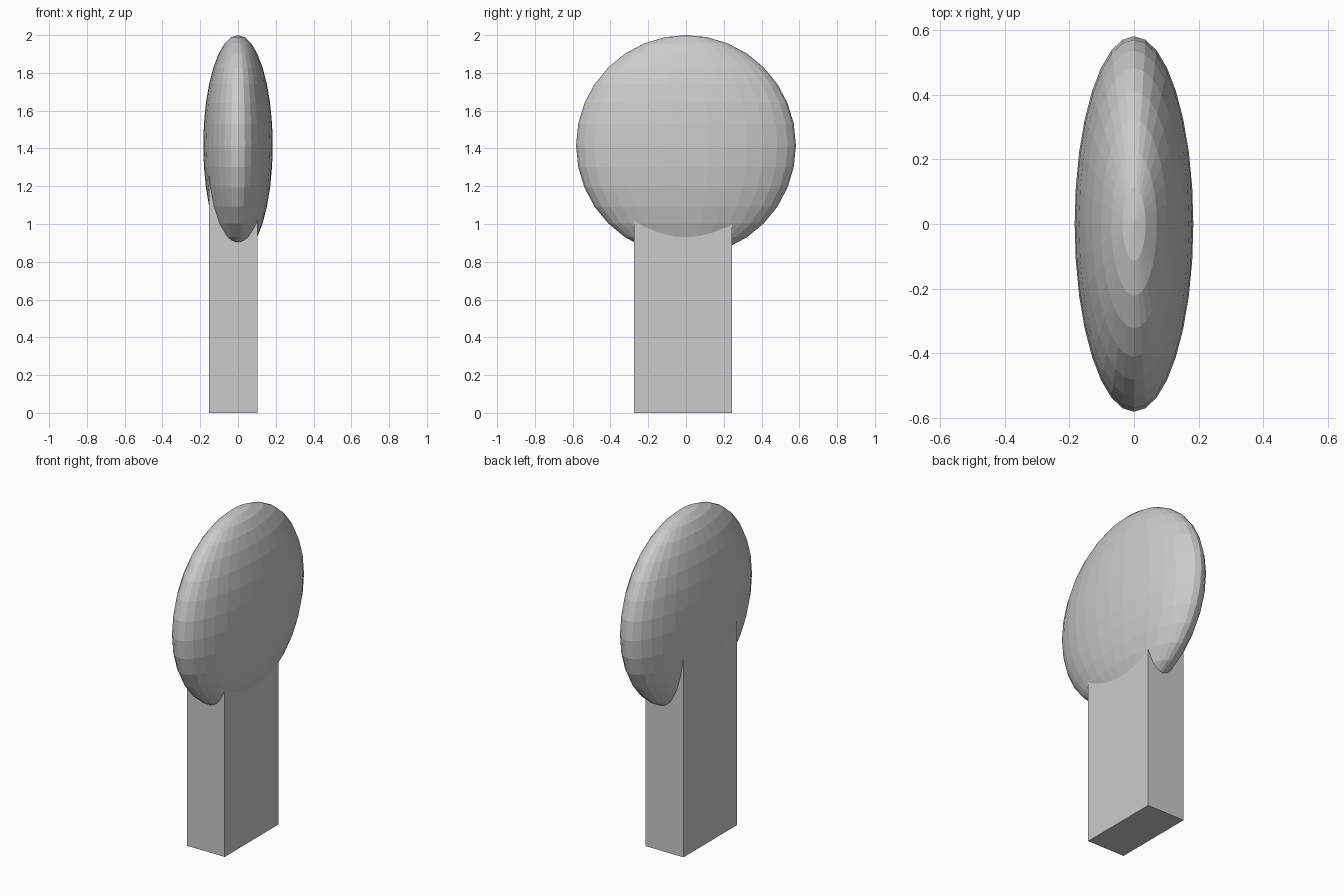
import bpy

if "Cube" in bpy.data.objects:
    bpy.data.objects.remove(bpy.data.objects["Cube"])

# Flattened faceted head: a disc-like ellipsoid with its poles on z
HEAD_RADII = (0.184, 0.582, 0.584)
bpy.ops.mesh.primitive_uv_sphere_add(
    segments=32, ring_count=16, radius=1, location=(0, 0, 2 - HEAD_RADII[2]))
head = bpy.context.object
head.name = "flattened_head"
head.scale = HEAD_RADII

# Rectangular post, slightly off centre, its top buried in the head
x0, x1 = -0.154, 0.102
y0, y1 = -0.274, 0.244
top = 1.4
bpy.ops.mesh.primitive_cube_add(
    size=1, location=((x0 + x1) / 2, (y0 + y1) / 2, top / 2))
post = bpy.context.object
post.name = "post"
post.scale = (x1 - x0, y1 - y0, top)
